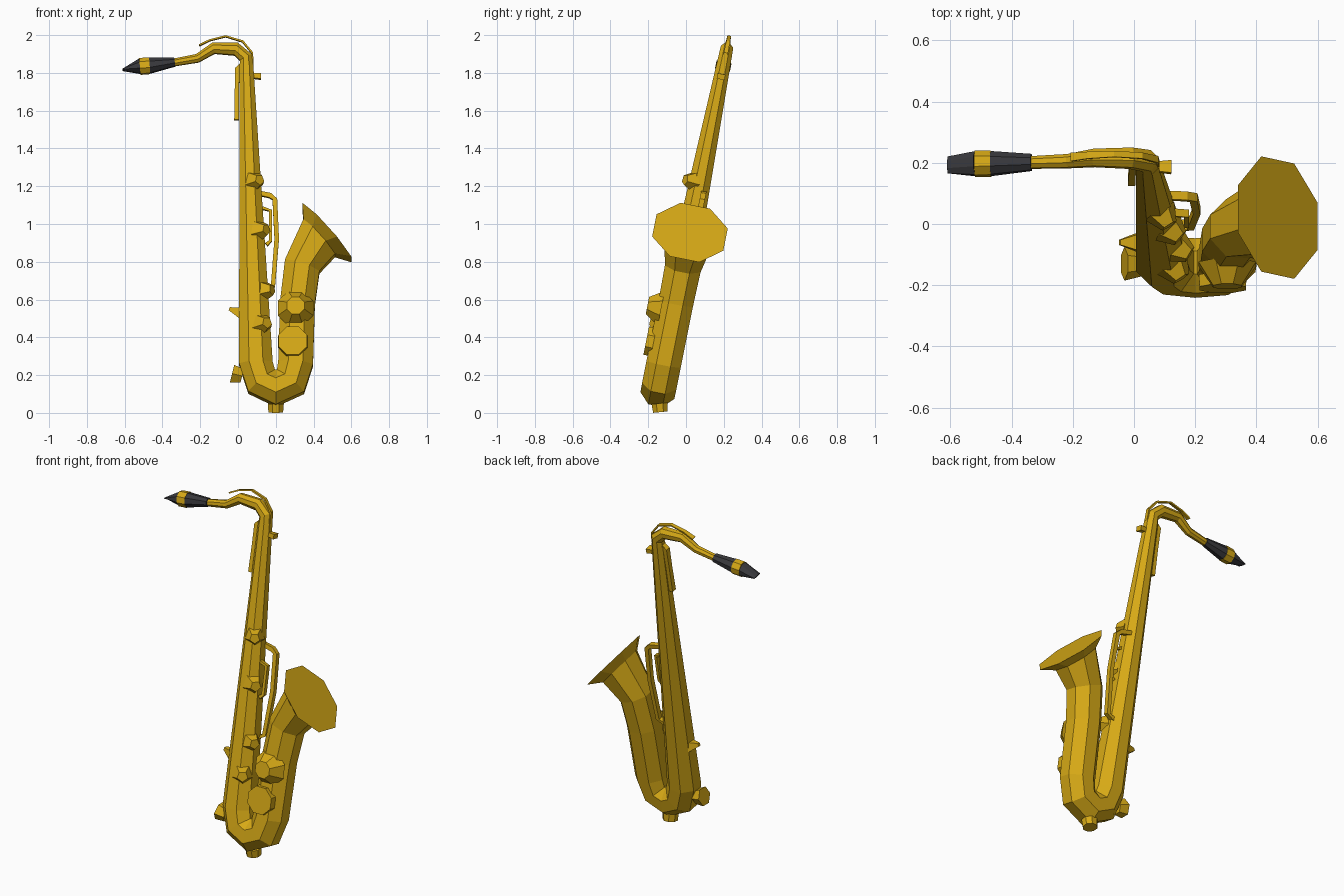
import bpy, bmesh
from math import pi, cos, sin, sqrt
from mathutils import Vector, Matrix


def material(name, rgb):
    m = bpy.data.materials.new(name)
    m.diffuse_color = (*rgb, 1)
    return m


BRASS = material("brass", (0.68, 0.40, 0.008))
BLACK = material("ebonite", (0.04, 0.04, 0.045))

# The whole instrument lies in one plane that leans back
UP = Vector((0, 0.2, 1))
NORMAL = Vector((0, -1, 0.2)).normalized()


def on_plane(x, z, back=0.0):
    return Vector((x, -0.17 + 0.2 * z + back, z))


def finish(name, bm, mat):
    bmesh.ops.recalc_face_normals(bm, faces=bm.faces)
    me = bpy.data.meshes.new(name)
    bm.to_mesh(me)
    bm.free()
    me.materials.append(mat)
    ob = bpy.data.objects.new(name, me)
    bpy.context.collection.objects.link(ob)
    return ob


def loft(name, rows, sides=8, back=0.0, mat=BRASS, aim=None):
    """Capped tube through rows of (x, z, in-plane radius, depth radius).
    aim fixes the direction of the last two rings."""
    bm = bmesh.new()
    rings = []
    for i, (x, z, rs, rn) in enumerate(rows):
        a, b = rows[max(i - 1, 0)], rows[min(i + 1, len(rows) - 1)]
        dx, dz = b[0] - a[0], b[1] - a[1]
        if aim and i >= len(rows) - 2:
            dx, dz = aim
        n = sqrt(dx * dx + dz * dz)
        side = Vector((dz / n, 0, 0)) - UP * (dx / n)
        c = on_plane(x, z, back)
        ring = []
        for k in range(sides):
            t = 2 * pi * (k + 0.5) / sides
            ring.append(bm.verts.new(c + side * rs * cos(t) + NORMAL * rn * sin(t)))
        rings.append(ring)
    for p, q in zip(rings, rings[1:]):
        for k in range(sides):
            j = (k + 1) % sides
            bm.faces.new((p[k], p[j], q[j], q[k]))
    bm.faces.new(rings[0])
    bm.faces.new(rings[-1])
    return finish(name, bm, mat)


def round_rows(rows):
    return [(x, z, r, r) for x, z, r in rows]


def cup(name, pos, direction, r1, r2, depth, sides=8):
    """Tapered key cup whose base sits just under the tube surface."""
    d = Vector(direction).normalized()
    rot = d.to_track_quat('Z', 'Y').to_matrix().to_4x4()
    spin = Matrix.Rotation(pi / sides, 4, 'Z')
    bm = bmesh.new()
    bmesh.ops.create_cone(bm, cap_ends=True, segments=sides, radius1=r1, radius2=r2,
                          depth=depth,
                          matrix=Matrix.Translation(Vector(pos) + d * depth / 2) @ rot @ spin)
    return finish(name, bm, BRASS)


# Body tube, bow and flared bell
loft("body_and_bell", round_rows([
    (0.044, 1.84, 0.040), (0.095, 0.26, 0.096), (0.125, 0.165, 0.098),
    (0.20, 0.13, 0.099), (0.278, 0.165, 0.1), (0.305, 0.26, 0.1),
    (0.315, 0.58, 0.1), (0.34, 0.775, 0.104), (0.43, 0.925, 0.134),
    (0.47, 0.955, 0.208)]), aim=(0.29, 0.265))

# Neck
loft("neck", round_rows([
    (0.044, 1.82, 0.040), (0.042, 1.88, 0.038), (-0.01, 1.925, 0.036),
    (-0.13, 1.93, 0.031), (-0.215, 1.877, 0.024), (-0.35, 1.853, 0.021)]))

# Mouthpiece in three pieces: shank, clamp band, wedge beak
loft("mouthpiece_shank", [(-0.335, 1.857, 0.024, 0.029), (-0.47, 1.838, 0.043, 0.042)], mat=BLACK)
loft("mouthpiece_clamp", [(-0.468, 1.838, 0.045, 0.044), (-0.52, 1.834, 0.045, 0.044)])
loft("mouthpiece_beak", [(-0.518, 1.834, 0.042, 0.042), (-0.61, 1.816, 0.004, 0.03)], mat=BLACK)

# Octave key arching over the neck, with its long lever and screw
loft("octave_key", [(-0.205, 1.945, 0.006, 0.02), (-0.15, 1.972, 0.006, 0.016),
                    (-0.065, 1.993, 0.006, 0.014), (0.025, 1.966, 0.007, 0.014),
                    (0.075, 1.905, 0.007, 0.016), (0.078, 1.84, 0.007, 0.016)], sides=4)
loft("octave_lever", [(0.03, 1.85, 0.014, 0.02), (-0.004, 1.82, 0.018, 0.022),
                      (-0.006, 1.7, 0.016, 0.02), (-0.008, 1.55, 0.017, 0.022)], sides=4)
loft("neck_screw", [(0.05, 1.785, 0.014, 0.02), (0.095, 1.782, 0.018, 0.026),
                    (0.122, 1.78, 0.02, 0.03)], sides=4)

# Side rods right of the body
loft("side_rod", [(0.10, 1.165, 0.016, 0.02), (0.17, 1.15, 0.018, 0.02),
                  (0.195, 1.13, 0.018, 0.02), (0.205, 0.92, 0.017, 0.02),
                  (0.185, 0.67, 0.016, 0.02), (0.14, 0.65, 0.016, 0.02)],
     sides=4, back=0.03)
loft("short_lever", [(0.15, 0.89, 0.014, 0.018), (0.172, 0.91, 0.012, 0.018),
                     (0.172, 1.07, 0.012, 0.018), (0.11, 1.09, 0.012, 0.018)],
     sides=4, back=-0.01)

# Pointed key cups down the body: height, facing direction, radius
for i, (z, d, r) in enumerate([(1.22, (0.55, -0.85, 0.15), 0.058),
                               (0.96, (0.75, -0.65, 0.1), 0.062),
                               (0.64, (0.85, -0.5, 0.1), 0.060),
                               (0.46, (0.55, -0.85, 0.15), 0.062)]):
    axis = on_plane(0.095 - (z - 0.3) * 0.034, z)
    surface = 0.088 - (z - 0.3) * 0.033
    pos = axis + Vector(d).normalized() * (surface - 0.02)
    cup(f"body_key_{i + 1}", pos, d, r, r * 0.5, 0.058, sides=5)

# Bell key cups on the front of the bell tube
cup("bell_key_guard", on_plane(0.305, 0.54) + NORMAL * 0.07, NORMAL, 0.102, 0.05, 0.075)
cup("bell_key_disc", on_plane(0.29, 0.36) + NORMAL * 0.075, NORMAL, 0.084, 0.082, 0.04)

# Keys on the left side and the bow cap underneath
cup("thumb_hook", (0.015, -0.06, 0.53), (-1, 0, 0.35), 0.042, 0.012, 0.065, sides=4)
cup("low_key", (0.022, -0.13, 0.195), (-1, 0, 0.25), 0.042, 0.055, 0.055, sides=6)
cup("bow_cap", (0.2, -0.14, 0.05), (0, 0.1, -1), 0.046, 0.042, 0.046)
